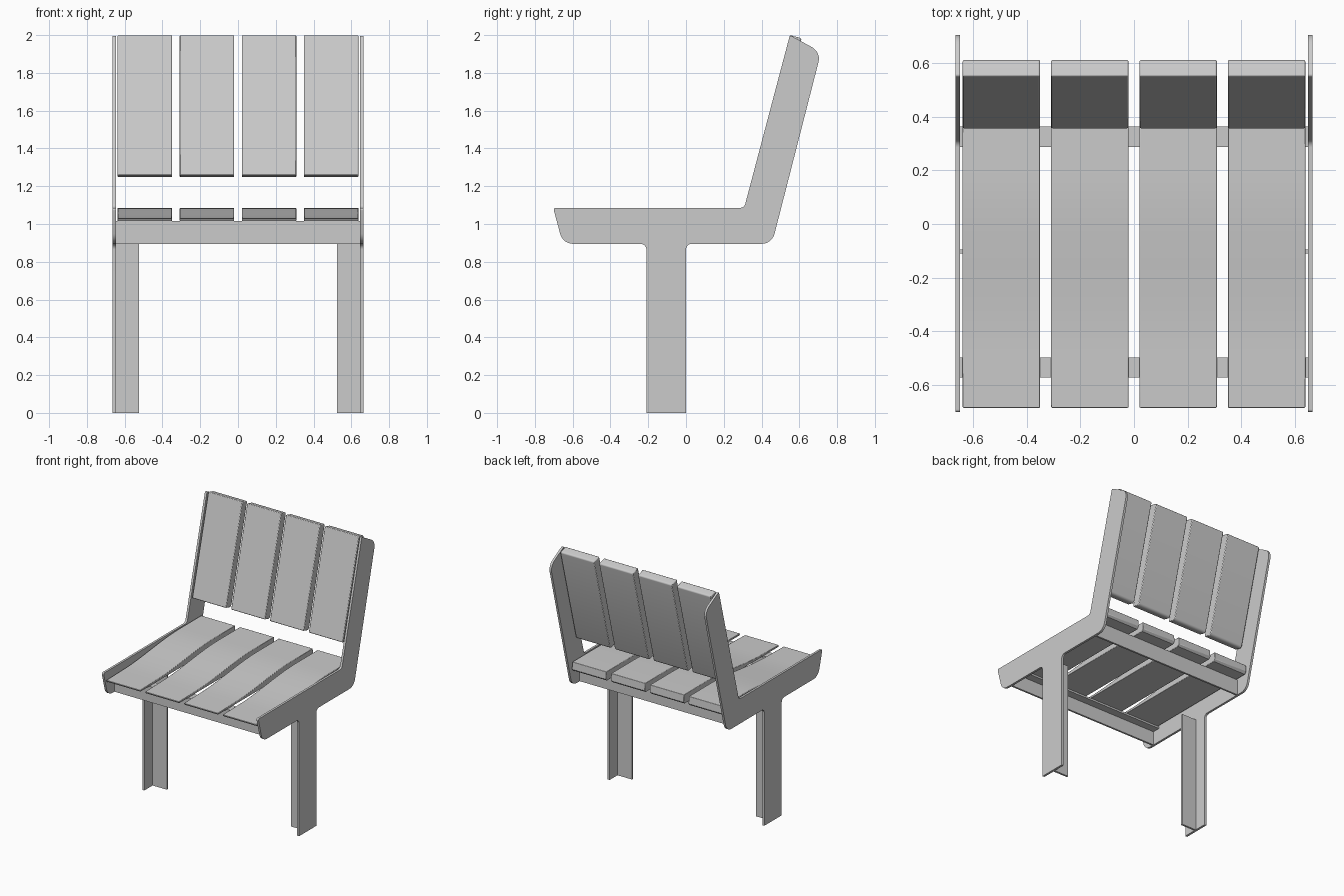
import bpy, bmesh
from math import tan, pi
from mathutils import Vector

if "Cube" in bpy.data.objects:
    bpy.data.objects.remove(bpy.data.objects["Cube"])


def rounded(corners, steps=6):
    """Turn (y, z, radius) corners into a filleted outline."""
    out = []
    n = len(corners)
    for i, (y, z, r) in enumerate(corners):
        p = Vector((y, z))
        if r == 0:
            out.append(p)
            continue
        a = (Vector(corners[i - 1][:2]) - p).normalized()
        b = (Vector(corners[(i + 1) % n][:2]) - p).normalized()
        d = r / tan(a.angle(b) / 2)
        s, e = p + a * d, p + b * d
        c = p + (a + b).normalized() * (r * r + d * d) ** 0.5
        for k in range(steps + 1):
            v = s.lerp(e, k / steps) - c
            out.append(c + v.normalized() * r)
    return out


def extrude_x(name, outline, x0, x1, bevel=0.0):
    """Solid made by sweeping a y-z outline from x0 to x1."""
    bm = bmesh.new()
    f = bm.faces.new([bm.verts.new((x0, p[0], p[1])) for p in outline])
    res = bmesh.ops.extrude_face_region(bm, geom=[f])
    moved = [g for g in res["geom"] if isinstance(g, bmesh.types.BMVert)]
    bmesh.ops.translate(bm, verts=moved, vec=(x1 - x0, 0, 0))
    bmesh.ops.recalc_face_normals(bm, faces=bm.faces)
    me = bpy.data.meshes.new(name)
    bm.to_mesh(me)
    bm.free()
    ob = bpy.data.objects.new(name, me)
    bpy.context.collection.objects.link(ob)
    if bevel:
        m = ob.modifiers.new("soft_edges", "BEVEL")
        m.width, m.segments, m.limit_method = bevel, 2, "ANGLE"
        m.angle_limit = pi / 4
    bpy.ops.object.select_all(action="DESELECT")
    ob.select_set(True)
    bpy.context.view_layer.objects.active = ob
    bpy.ops.object.shade_smooth_by_angle(angle=pi / 6)
    return ob


def box(y0, y1, z0, z1):
    return [(y0, z0), (y1, z0), (y1, z1), (y0, z1)]


# Side plates: leg, seat arm and backrest arm cut from one sheet
plate = rounded([
    (-0.21, 0, 0), (0, 0, 0), (0, 0.895, 0.03), (0.455, 0.895, 0.07),
    (0.715, 1.91, 0.07), (0.55, 2.0, 0.008), (0.308, 1.085, 0.03),
    (-0.703, 1.085, 0.01), (-0.652, 0.895, 0.07), (-0.21, 0.895, 0.03)])
for side, s in (("left", -1), ("right", 1)):
    extrude_x(side + "_side_plate", plate, s * 0.647, s * 0.664)
    # Stiffening web on the inside of each leg
    extrude_x(side + "_leg_web", box(-0.11, -0.095, 0, 0.895), s * 0.525, s * 0.647)

# Angle-section rails under the seat
for name, y, d in (("front_rail", -0.572, 1), ("rear_rail", 0.362, -1)):
    angle = [(y, 0.895), (y + d * 0.014, 0.895), (y + d * 0.014, 1.001),
             (y + d * 0.075, 1.001), (y + d * 0.075, 1.015), (y, 1.015)]
    extrude_x(name, angle, -0.647, 0.647)

# Seat slat profile: flat underneath, top sweeping down towards the front
seat = [(-0.68, 1.015), (0.455, 1.015), (0.47, 1.03), (0.465, 1.085)]
y_back, y_front, steps = 0.2, -0.5, 12
for k in range(steps + 1):
    t = k / steps
    ease = t * t * (3 - 2 * t)
    seat.append((y_back + (y_front - y_back) * t, 1.085 - 0.053 * ease))
seat.append((-0.685, 1.028))

# Backrest slat profile: front flush with the plate edge, rounded rear corners
back = rounded([(0.355, 1.26, 0), (0.418, 1.243, 0.02),
                (0.613, 1.983, 0.012), (0.55, 2.0, 0)], 4)

for i in range(4):
    x = -0.4935 + i * 0.329
    extrude_x(f"seat_slat_{i + 1}", seat, x - 0.144, x + 0.144, 0.003)
    extrude_x(f"backrest_slat_{i + 1}", back, x - 0.144, x + 0.144, 0.005)
